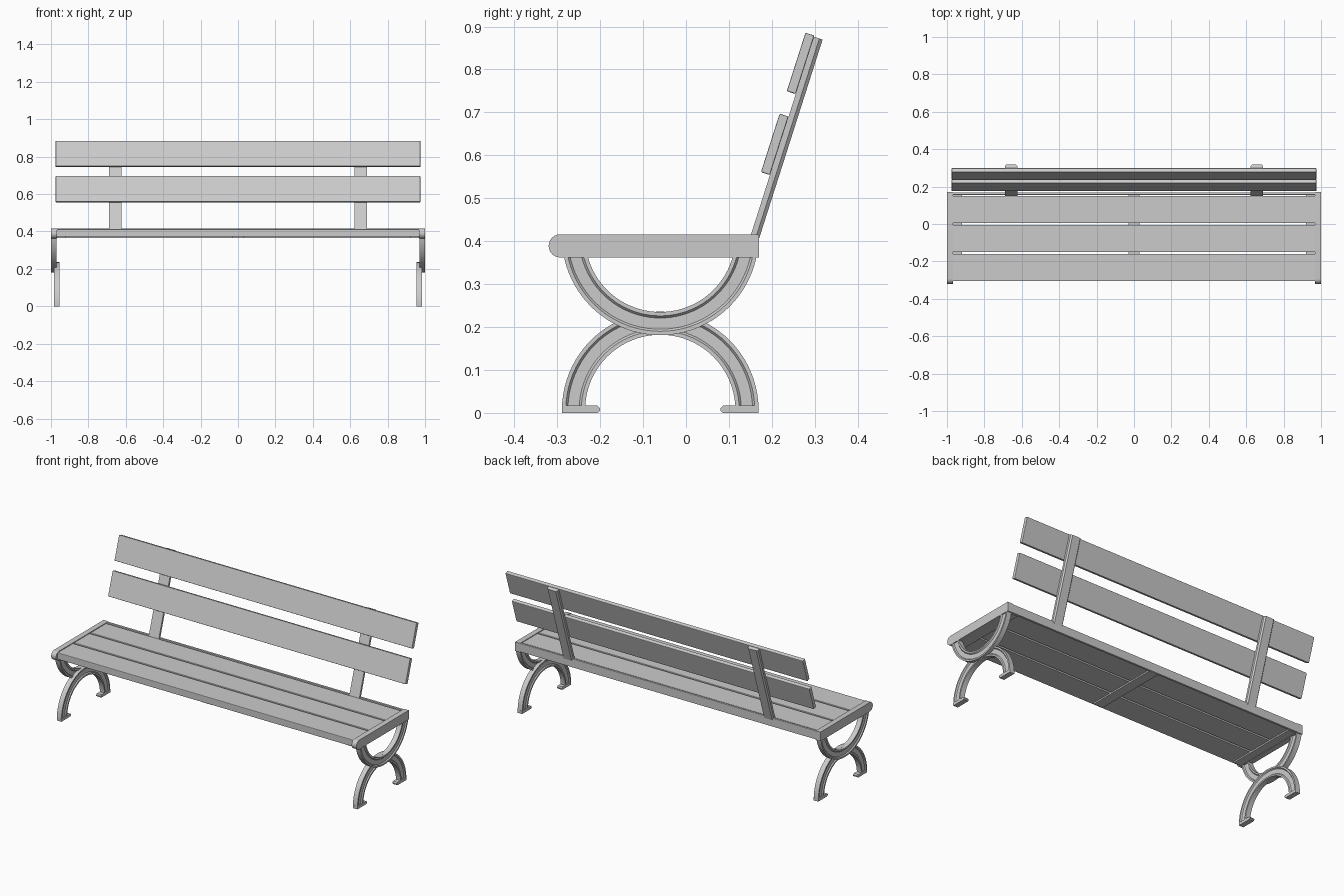
import bpy, bmesh
from math import sin, cos, pi, radians
from mathutils import Matrix

if "Cube" in bpy.data.objects:
    bpy.data.objects.remove(bpy.data.objects["Cube"])


def finish(bm, name, bevel=0.0, smooth=False):
    bmesh.ops.recalc_face_normals(bm, faces=bm.faces)
    me = bpy.data.meshes.new(name)
    bm.to_mesh(me)
    bm.free()
    ob = bpy.data.objects.new(name, me)
    bpy.context.collection.objects.link(ob)
    if bevel:
        m = ob.modifiers.new("edge_bevel", 'BEVEL')
        m.width, m.segments = bevel, 2
        m.limit_method = 'ANGLE'
    if smooth:
        bpy.ops.object.select_all(action='DESELECT')
        ob.select_set(True)
        bpy.context.view_layer.objects.active = ob
        bpy.ops.object.shade_smooth_by_angle(angle=radians(35))
    return ob


def box(name, x, y, z, bevel=0.0):
    bm = bmesh.new()
    size = (x[1] - x[0], y[1] - y[0], z[1] - z[0])
    mid = ((x[0] + x[1]) / 2, (y[0] + y[1]) / 2, (z[0] + z[1]) / 2)
    bmesh.ops.create_cube(bm, size=1, matrix=Matrix.Translation(mid) @ Matrix.Diagonal((*size, 1)))
    return finish(bm, name, bevel)


def extrude_yz(name, pts, x0, x1, bevel=0.0):
    """Side profile (y, z) extruded along x."""
    bm = bmesh.new()
    f = bm.faces.new([bm.verts.new((x0, y, z)) for y, z in pts])
    r = bmesh.ops.extrude_face_region(bm, geom=[f])
    bmesh.ops.translate(bm, vec=(x1 - x0, 0, 0),
                        verts=[v for v in r['geom'] if isinstance(v, bmesh.types.BMVert)])
    return finish(bm, name, bevel, True)


def arch(name, cy, cz, a0, a1, x_in, x_out, side, n=40):
    """Cast iron arc with a shallow channel on both faces."""
    r0, r1, d = 0.175, 0.229, 0.006
    half = [(r0, 0), (r0 + .009, 0), (r0 + .014, d), (r1 - .014, d), (r1 - .009, 0), (r1, 0)]
    sec = [(r, x_out - o) for r, o in half] + [(r, x_in + o) for r, o in reversed(half)]
    bm = bmesh.new()
    rings = []
    for i in range(n + 1):
        a = radians(a0 + (a1 - a0) * i / n)
        rings.append([bm.verts.new((side * x, cy + r * cos(a), cz + r * sin(a))) for r, x in sec])
    k = len(sec)
    for p, q in zip(rings, rings[1:]):
        for j in range(k):
            bm.faces.new((p[j], p[(j + 1) % k], q[(j + 1) % k], q[j]))
    bm.faces.new(rings[0])
    bm.faces.new(rings[-1])
    return finish(bm, name, 0, True)


CY = -0.06
for s, label in ((-1, "left"), (1, "right")):
    # seat end bar with rounded nose
    nose = [(-0.293 + .027 * cos(a), .389 + .027 * sin(a))
            for a in (pi / 2 + pi * i / 12 for i in range(13))]
    extrude_yz(label + "_end_bar", nose + [(0.17, .362), (0.17, .416)], s * .968, s * 1.0)
    # curved support and leg arch
    arch(label + "_seat_support", CY, .41, -170, -10, .970, 1.0, s)
    arch(label + "_leg_arch", CY, .007, 0, 180, .955, .985, s)
    # feet turned inwards
    for d, end in ((-1, "front"), (1, "back")):
        foot = [(.229, 0), (.146, 0), (.140, .005), (.140, .011), (.146, .017), (.229, .017)]
        extrude_yz(f"{label}_{end}_foot", [(CY + d * y, z) for y, z in foot], s * .955, s * .985)
    # cross batten under the seat end
    box(label + "_seat_batten", sorted((s * .92, s * .97)), (-.29, .155), (.364, .38))

# seat boards, rear rail and centre batten
for i in range(3):
    y = -0.305 + .155 * i
    box(f"seat_slat_{i + 1}", (-.97, .97), (y, y + .145), (.372, .412), .003)
box("seat_rear_rail", (-.97, .97), (.156, .169), (.364, .415), .002)
box("seat_centre_batten", (-.03, .03), (-.29, .157), (.364, .38))

# backrest, built upright then leaned back about its foot
lean = Matrix.Translation((0, .16, .41)) @ Matrix.Rotation(radians(-17.7), 4, 'X')
parts = [box(f"back_slat_{i + 1}", (-.975, .975), (-.032, -.010), (z, z + .143), .003)
         for i, z in enumerate((.148, .346))]
for s, label in ((-1, "left"), (1, "right")):
    # post with chamfered rear edges
    prof = [(-.033, -.010), (.033, -.010), (.033, .003), (.026, .011), (-.026, .011), (-.033, .003)]
    bm = bmesh.new()
    f = bm.faces.new([bm.verts.new((s * .657 + x, y, -.012)) for x, y in prof])
    r = bmesh.ops.extrude_face_region(bm, geom=[f])
    bmesh.ops.translate(bm, vec=(0, 0, .498),
                        verts=[v for v in r['geom'] if isinstance(v, bmesh.types.BMVert)])
    parts.append(finish(bm, label + "_back_post"))
for ob in parts:
    ob.data.transform(lean)
